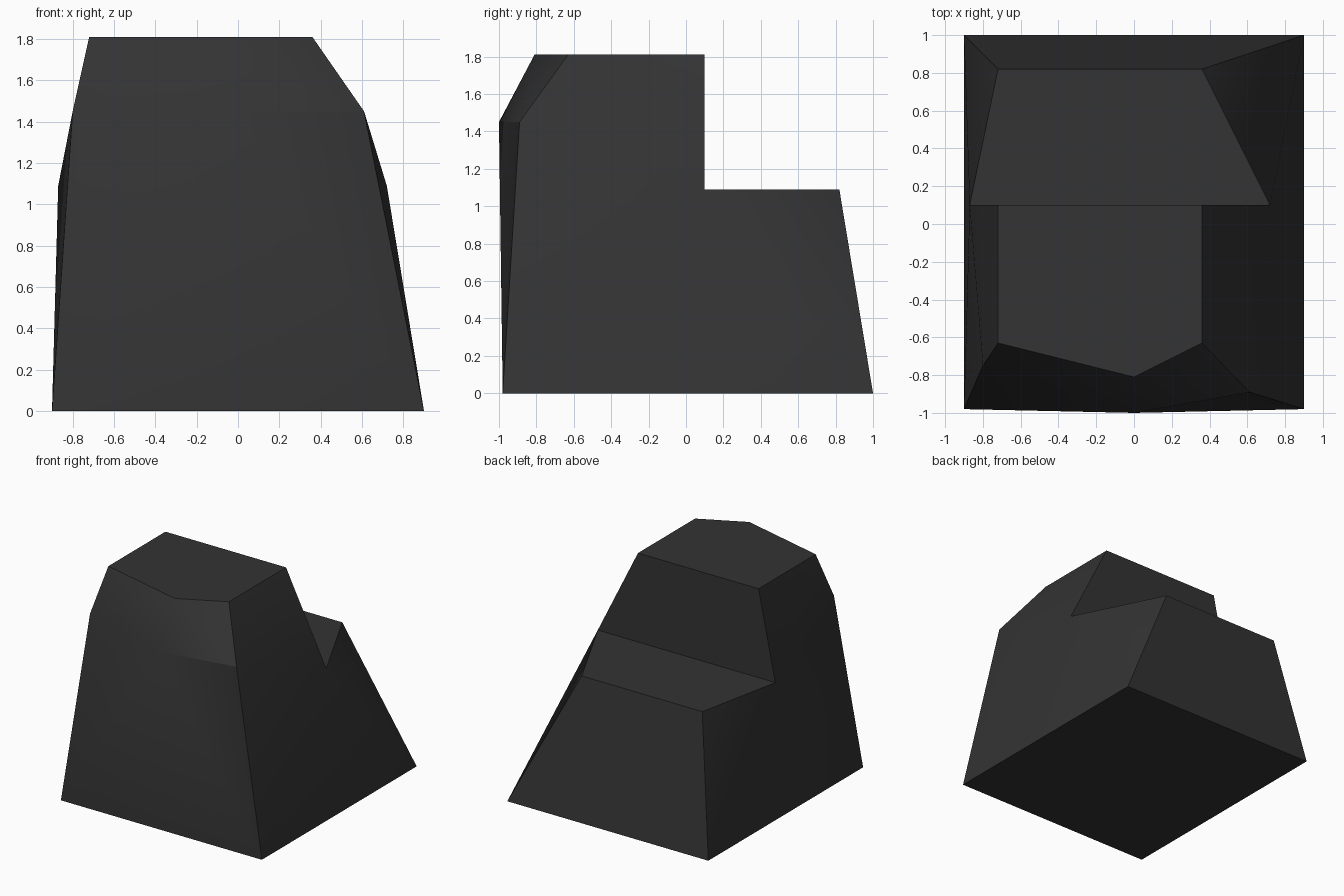
import bpy, bmesh, math

if "Cube" in bpy.data.objects:
    bpy.data.objects.remove(bpy.data.objects["Cube"])

# Side outline stations: (left x, right x, left y, right y, z)
stations = [
    (-0.72, 0.36, 0.82, 0.82, 1.09),    # 0 ledge back
    (-0.90, 0.90, 1.00, 1.00, 0.00),    # 1 base back
    (-0.90, 0.90, -0.98, -0.98, 0.00),  # 2 base front
    (-0.80, 0.61, -0.75, -0.89, 1.45),  # 3 brow
    (-0.72, 0.36, -0.63, -0.63, 1.81),  # 4 top front
    (-0.72, 0.36, 0.10, 0.10, 1.81),    # 5 top back
    (-0.87, 0.72, 0.10, 0.10, 1.09),    # 6 step inner corner
]
bm = bmesh.new()
left = [bm.verts.new((s[0], s[2], s[4])) for s in stations]
right = [bm.verts.new((s[1], s[3], s[4])) for s in stations]
# Bowed front ridge
ridge = {2: bm.verts.new((0, -0.98, 0)),
         3: bm.verts.new((0, -1.0, 1.45)),
         4: bm.verts.new((0, -0.81, 1.81))}

# Side walls: fans from the step corner
for side in (left, right):
    for i in range(5):
        bm.faces.new((side[6], side[i], side[i + 1]))

# Bands across: back, riser, ledge
for a, b in ((0, 1), (5, 6), (6, 0)):
    bm.faces.new((left[a], left[b], right[b], right[a]))

# Bowed front, two halves
for a, b in ((2, 3), (3, 4)):
    for side in (left, right):
        bm.faces.new((side[a], side[b], ridge[b], ridge[a]))

# Flat underside and top
bm.faces.new((left[1], left[2], ridge[2], right[2], right[1]))
bm.faces.new((left[4], left[5], right[5], right[4], ridge[4]))
bmesh.ops.recalc_face_normals(bm, faces=bm.faces[:])

mesh = bpy.data.meshes.new("stepped_block")
bm.to_mesh(mesh)
bm.free()
block = bpy.data.objects.new("stepped_block", mesh)
bpy.context.collection.objects.link(block)

# Charcoal colour
charcoal = bpy.data.materials.new("charcoal")
charcoal.diffuse_color = (0.033, 0.033, 0.033, 1)
charcoal.use_nodes = True
charcoal.node_tree.nodes["Principled BSDF"].inputs["Base Color"].default_value = charcoal.diffuse_color
mesh.materials.append(charcoal)

# Soft front and sides, crisp outline edges
bpy.context.view_layer.objects.active = block
block.select_set(True)
bpy.ops.object.shade_smooth_by_angle(angle=math.radians(35))
